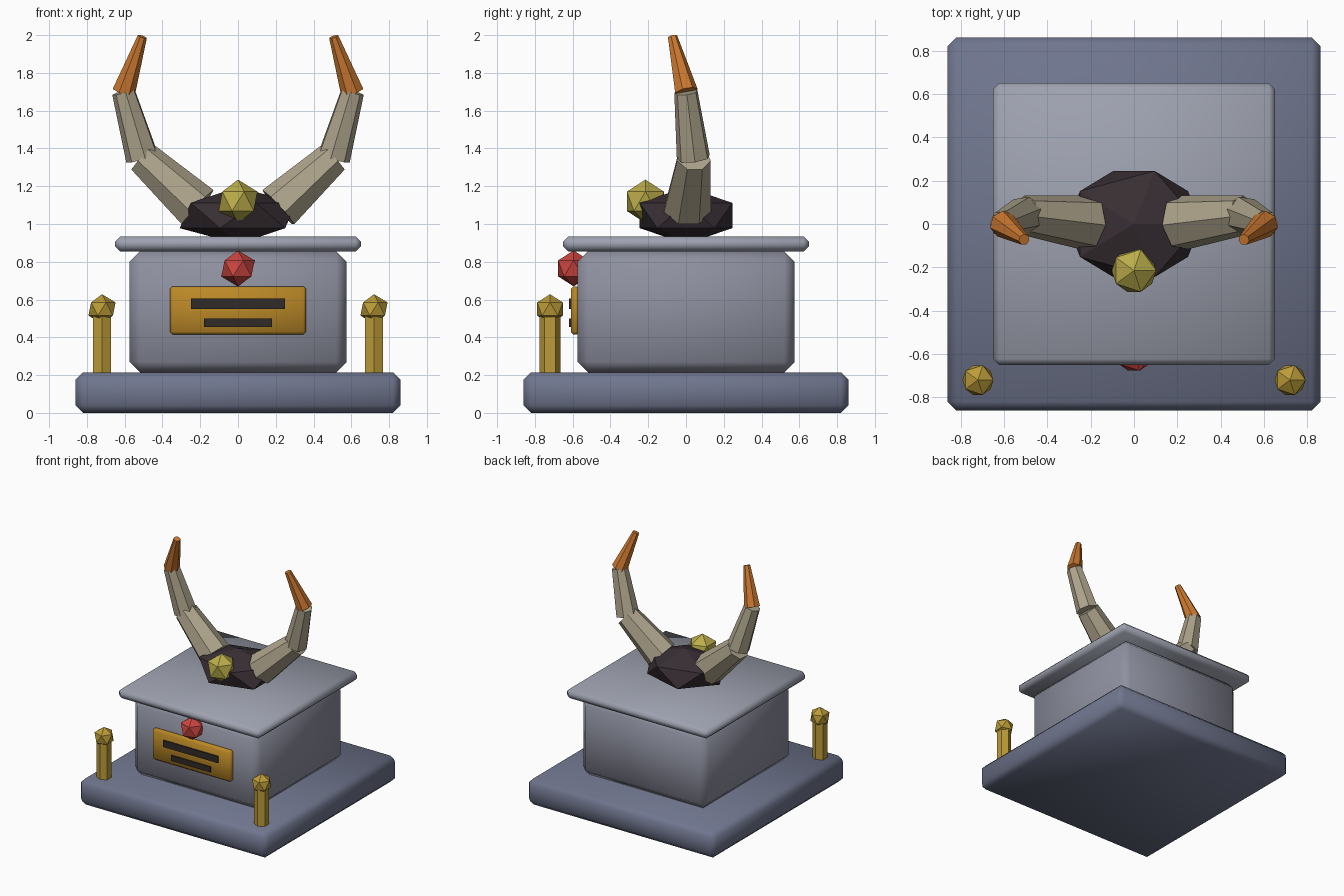
import bpy
import math
from mathutils import Vector

if "Cube" in bpy.data.objects:
    bpy.data.objects.remove(bpy.data.objects["Cube"])


def material(name, rgb):
    m = bpy.data.materials.new(name)
    m.diffuse_color = (*rgb, 1)
    m.use_nodes = True
    m.node_tree.nodes["Principled BSDF"].inputs["Base Color"].default_value = m.diffuse_color
    return m


DARK_STONE = material("dark stone", (0.16, 0.18, 0.27))
STONE = material("stone", (0.27, 0.28, 0.35))
PALE_STONE = material("pale stone", (0.34, 0.36, 0.43))
GOLD = material("gold", (0.50, 0.33, 0.04))
BRONZE = material("bronze", (0.50, 0.25, 0.02))
YELLOW = material("yellow gem", (0.50, 0.42, 0.07))
RED = material("red gem", (0.60, 0.06, 0.05))
BONE = material("bone", (0.42, 0.37, 0.26))
ORANGE = material("orange", (0.60, 0.19, 0.03))
BLACK = material("charcoal", (0.04, 0.028, 0.034))
SLOT = material("slot", (0.03, 0.024, 0.02))


def finish(name, mat):
    ob = bpy.context.object
    ob.name = name
    ob.data.materials.append(mat)
    return ob


def box(name, lo, hi, mat, bevel=0.0):
    lo, hi = Vector(lo), Vector(hi)
    bpy.ops.mesh.primitive_cube_add(size=1, location=(lo + hi) / 2)
    ob = finish(name, mat)
    ob.scale = hi - lo
    bpy.ops.object.transform_apply(location=False, rotation=False, scale=True)
    if bevel:
        mod = ob.modifiers.new("bevel", 'BEVEL')
        mod.width = bevel
        mod.segments = 1
        bpy.ops.object.modifier_apply(modifier=mod.name)
        bpy.ops.object.shade_smooth_by_angle(angle=math.radians(50))
    return ob


def gem(name, loc, scale, mat):
    bpy.ops.mesh.primitive_ico_sphere_add(subdivisions=1, radius=1, location=loc)
    ob = finish(name, mat)
    ob.scale = scale
    return ob


def frustum(name, a, b, r1, r2, sides, mat):
    a, b = Vector(a), Vector(b)
    d = b - a
    bpy.ops.mesh.primitive_cone_add(vertices=sides, radius1=r1, radius2=r2,
                                    depth=d.length, location=(a + b) / 2)
    ob = finish(name, mat)
    ob.rotation_euler = d.to_track_quat('Z', 'Y').to_euler()
    return ob


# Stepped pedestal
box("plinth", (-0.86, -0.86, 0), (0.86, 0.86, 0.215), DARK_STONE, 0.04)
box("pedestal_body", (-0.575, -0.575, 0.215), (0.575, 0.575, 0.855), STONE, 0.055)
box("cap_slab", (-0.65, -0.65, 0.855), (0.65, 0.65, 0.935), PALE_STONE, 0.027)

# Front plaque with two dark bars and a red gem above
box("plaque", (-0.36, -0.61, 0.415), (0.36, -0.565, 0.67), BRONZE, 0.014)
box("upper_bar", (-0.25, -0.62, 0.55), (0.25, -0.60, 0.605), SLOT)
box("lower_bar", (-0.18, -0.62, 0.455), (0.18, -0.60, 0.50), SLOT)
gem("red_gem", (0, -0.595, 0.765), (0.098, 0.096, 0.095), RED)

# Horn mount and its gem
gem("horn_mount", (0, 0, 1.045), (0.345, 0.288, 0.15), BLACK)
gem("crown_gem", (0, -0.215, 1.12), (0.115, 0.115, 0.115), YELLOW)

for side, sx in (("left", -1), ("right", 1)):
    # Corner posts at the front
    x, y = 0.72 * sx, -0.72
    bpy.ops.mesh.primitive_cylinder_add(vertices=6, radius=0.056, depth=0.31,
                                        location=(x, y, 0.36))
    finish(side + "_post", GOLD)
    gem(side + "_post_finial", (x, y, 0.55), (0.08, 0.08, 0.078), GOLD)

    # Curved horn made of tapered segments
    p = [Vector((cx * sx, cy, cz)) for cx, cy, cz in
         ((0.215, 0.005, 1.085), (0.505, 0.04, 1.35), (0.605, 0.0, 1.70), (0.507, -0.072, 1.992))]
    frustum(side + "_horn_base", p[0], p[1], 0.128, 0.092, 7, BONE)
    frustum(side + "_horn_middle", p[1], p[2], 0.09, 0.063, 7, BONE)
    frustum(side + "_horn_tip", p[2], p[3], 0.063, 0.026, 7, ORANGE)
